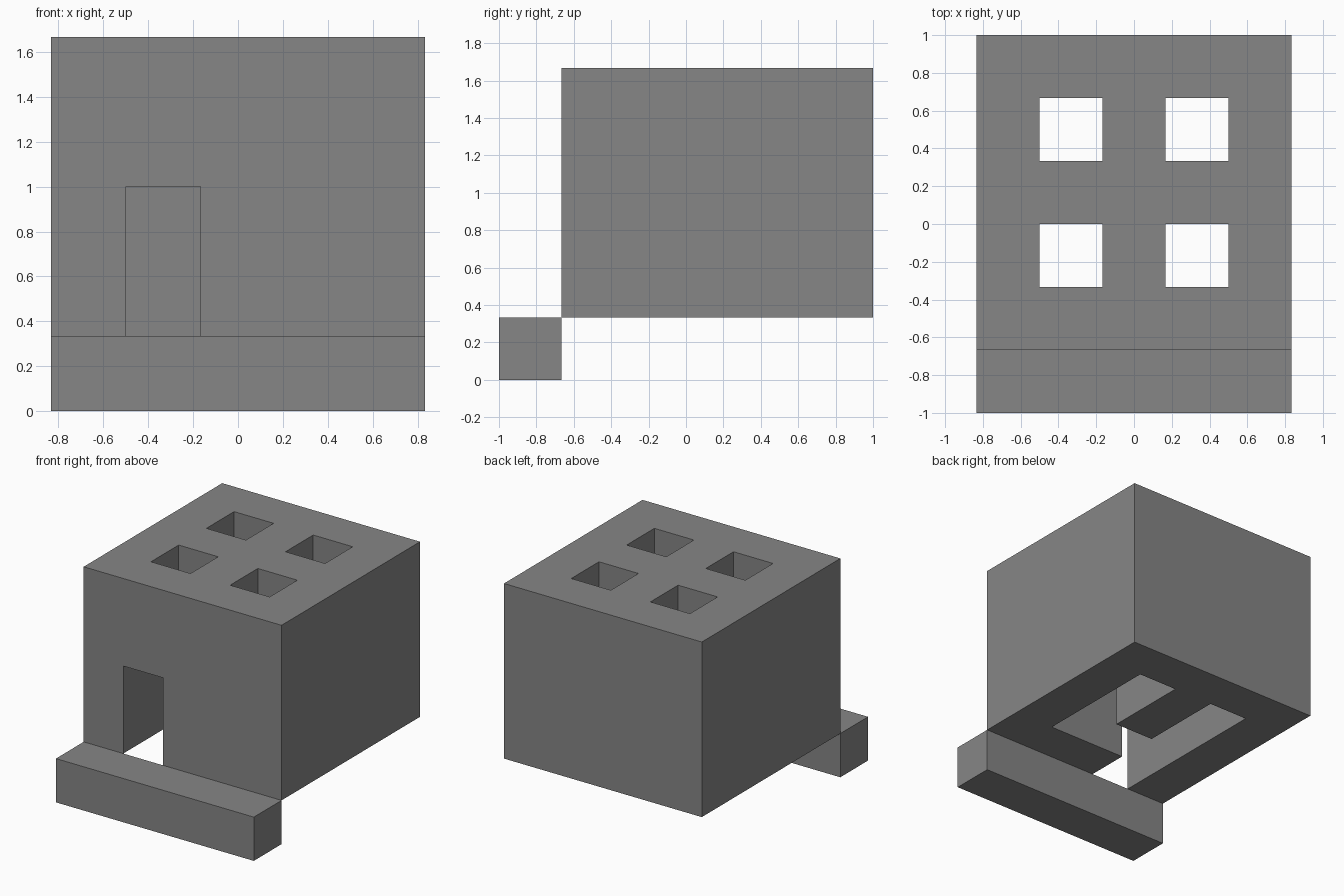
import bpy, bmesh, math
from itertools import product
from mathutils import Vector

U = 1 / 3  # size of one building block

cube = bpy.data.objects.get("Cube")
if cube:
    bpy.data.objects.remove(cube, do_unlink=True)

grey = bpy.data.materials.new("stone_grey")
grey.use_nodes = True
colour = (0.24, 0.24, 0.24, 1)
grey.diffuse_color = colour
grey.node_tree.nodes["Principled BSDF"].inputs["Base Color"].default_value = colour


def block(x0, x1, y0, y1, z0, z1):
    """Cells of a box, upper limits excluded."""
    return set(product(range(x0, x1), range(y0, y1), range(z0, z1)))


def build(name, cells, origin):
    """Skin a set of solid cells with its outer faces only."""
    bm = bmesh.new()
    for cell in cells:
        for axis, side in product(range(3), (0, 1)):
            neighbour = list(cell)
            neighbour[axis] += 2 * side - 1
            if tuple(neighbour) in cells:
                continue
            u, v = (axis + 1) % 3, (axis + 2) % 3
            corners = []
            for du, dv in ((0, 0), (1, 0), (1, 1), (0, 1)):
                p = Vector(cell)
                p[axis] += side
                p[u] += du
                p[v] += dv
                corners.append(bm.verts.new(p * U + Vector(origin)))
            bm.faces.new(corners if side else corners[::-1])
    bmesh.ops.remove_doubles(bm, verts=bm.verts, dist=0.001)
    bmesh.ops.dissolve_limit(bm, angle_limit=math.radians(1),
                             verts=bm.verts, edges=bm.edges)
    mesh = bpy.data.meshes.new(name)
    bm.to_mesh(mesh)
    bm.free()
    mesh.materials.append(grey)
    obj = bpy.data.objects.new(name, mesh)
    bpy.context.collection.objects.link(obj)
    return obj


# House: solid walls and roof
house = block(0, 5, 0, 5, 0, 4)
# Doorway with its long passage, cross passage and second passage
house -= block(1, 2, 0, 4, 0, 2)
house -= block(2, 3, 1, 2, 0, 2)
house -= block(3, 4, 1, 4, 0, 2)
# Four roof shafts
for x, y in product((1, 3), (1, 3)):
    house -= block(x, x + 1, y, y + 1, 0, 4)
build("house_body", house, (-2.5 * U, -2 * U, U))

# Step in front of the doorway
build("front_step", block(0, 5, 0, 1, 0, 1), (-2.5 * U, -3 * U, 0))
